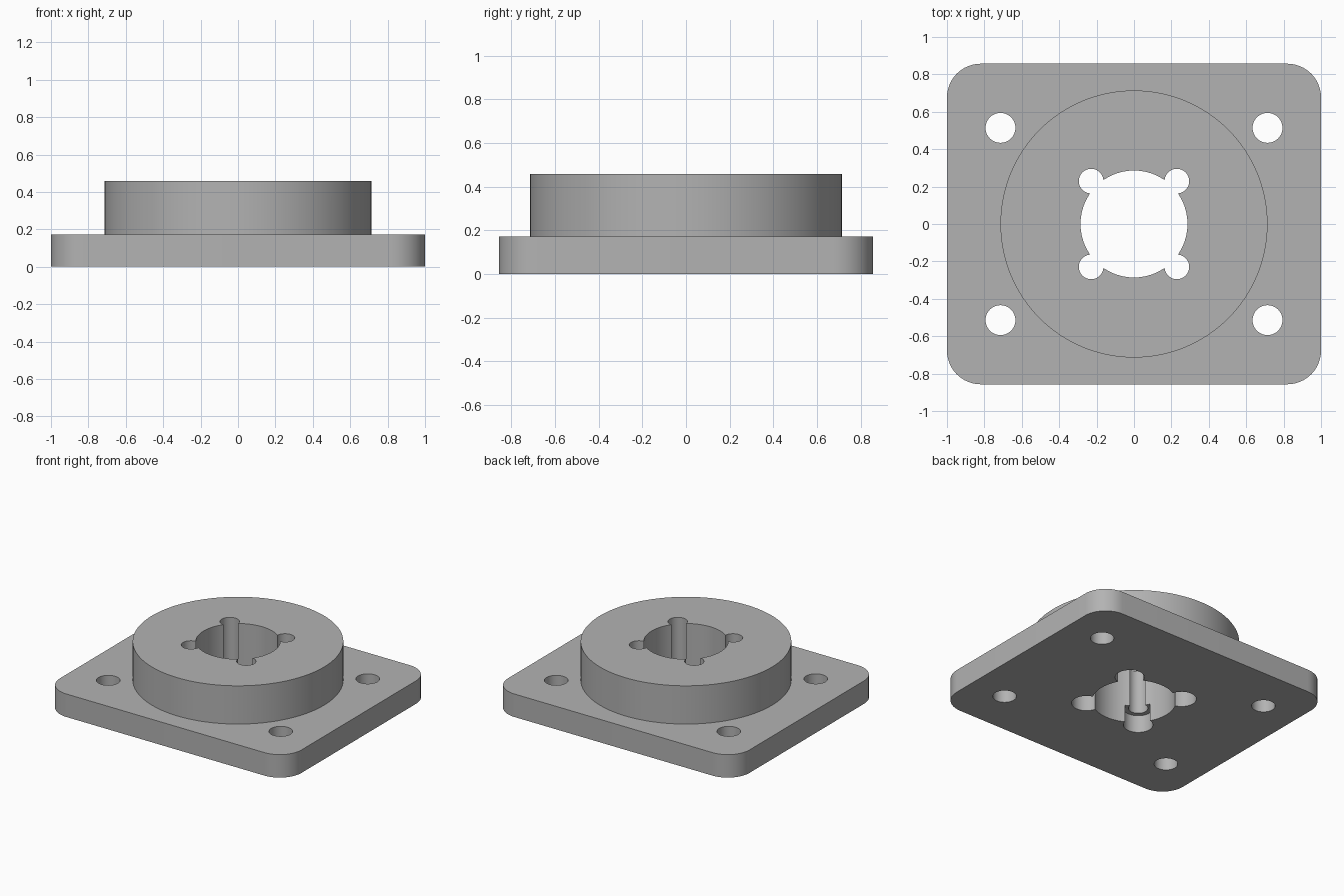
import bpy
import bmesh
from math import cos, sin, pi

cube = bpy.data.objects.get("Cube")
if cube:
    bpy.data.objects.remove(cube, do_unlink=True)

PLATE_T, TOP = 0.172, 0.458
HALF_X, HALF_Y, CORNER = 1.0, 0.857, 0.18

grey = bpy.data.materials.new("grey metal")
grey.use_nodes = True
colour = (0.45, 0.45, 0.45, 1)
grey.diffuse_color = colour
grey.node_tree.nodes["Principled BSDF"].inputs["Base Color"].default_value = colour


def prism(name, outline, z0, z1):
    """Extrude a closed 2D outline from z0 up to z1."""
    bm = bmesh.new()
    base = bm.faces.new([bm.verts.new((x, y, z0)) for x, y in outline])
    new = bmesh.ops.extrude_face_region(bm, geom=[base])["geom"]
    verts = [v for v in new if isinstance(v, bmesh.types.BMVert)]
    bmesh.ops.translate(bm, verts=verts, vec=(0, 0, z1 - z0))
    bmesh.ops.recalc_face_normals(bm, faces=bm.faces)
    mesh = bpy.data.meshes.new(name)
    bm.to_mesh(mesh)
    bm.free()
    mesh.materials.append(grey)
    obj = bpy.data.objects.new(name, mesh)
    bpy.context.collection.objects.link(obj)
    return obj


def circle(x, y, r, n=48):
    return [(x + r * cos(2 * pi * i / n), y + r * sin(2 * pi * i / n)) for i in range(n)]


def rounded_rectangle(hx, hy, r, steps=12):
    points = []
    for k, (sx, sy) in enumerate([(1, 1), (-1, 1), (-1, -1), (1, -1)]):
        for i in range(steps + 1):
            a = (k + i / steps) * pi / 2
            points.append((sx * (hx - r) + r * cos(a), sy * (hy - r) + r * sin(a)))
    return points


def combine(target, tool, operation):
    """Apply a boolean and discard the tool object."""
    mod = target.modifiers.new(tool.name, "BOOLEAN")
    mod.operation, mod.solver, mod.object = operation, "EXACT", tool
    bpy.context.view_layer.objects.active = target
    bpy.ops.object.modifier_apply(modifier=mod.name)
    bpy.data.objects.remove(tool, do_unlink=True)


# Flange plate with raised round boss
flange = prism("mounting_flange", rounded_rectangle(HALF_X, HALF_Y, CORNER), 0, PLATE_T)
combine(flange, prism("boss", circle(0, 0, 0.714, 128), PLATE_T / 2, TOP), "UNION")

# Central bore
combine(flange, prism("bore", circle(0, 0, 0.286, 96), -0.1, TOP + 0.1), "DIFFERENCE")

# Bolt holes, and screw holes around the bore with counterbores underneath
for sx in (-1, 1):
    for sy in (-1, 1):
        for name, x, y, r, top in (
            ("bolt_hole", 0.714, 0.514, 0.08, TOP),
            ("screw_hole", 0.229, 0.229, 0.066, TOP + 0.1),
            ("counterbore", 0.229, 0.229, 0.1, 0.13),
        ):
            combine(flange, prism(name, circle(sx * x, sy * y, r), -0.1, top), "DIFFERENCE")

# Smooth curved walls, crisp rims
bpy.ops.object.select_all(action="DESELECT")
flange.select_set(True)
bpy.context.view_layer.objects.active = flange
bpy.ops.object.shade_smooth_by_angle(angle=pi / 6)
